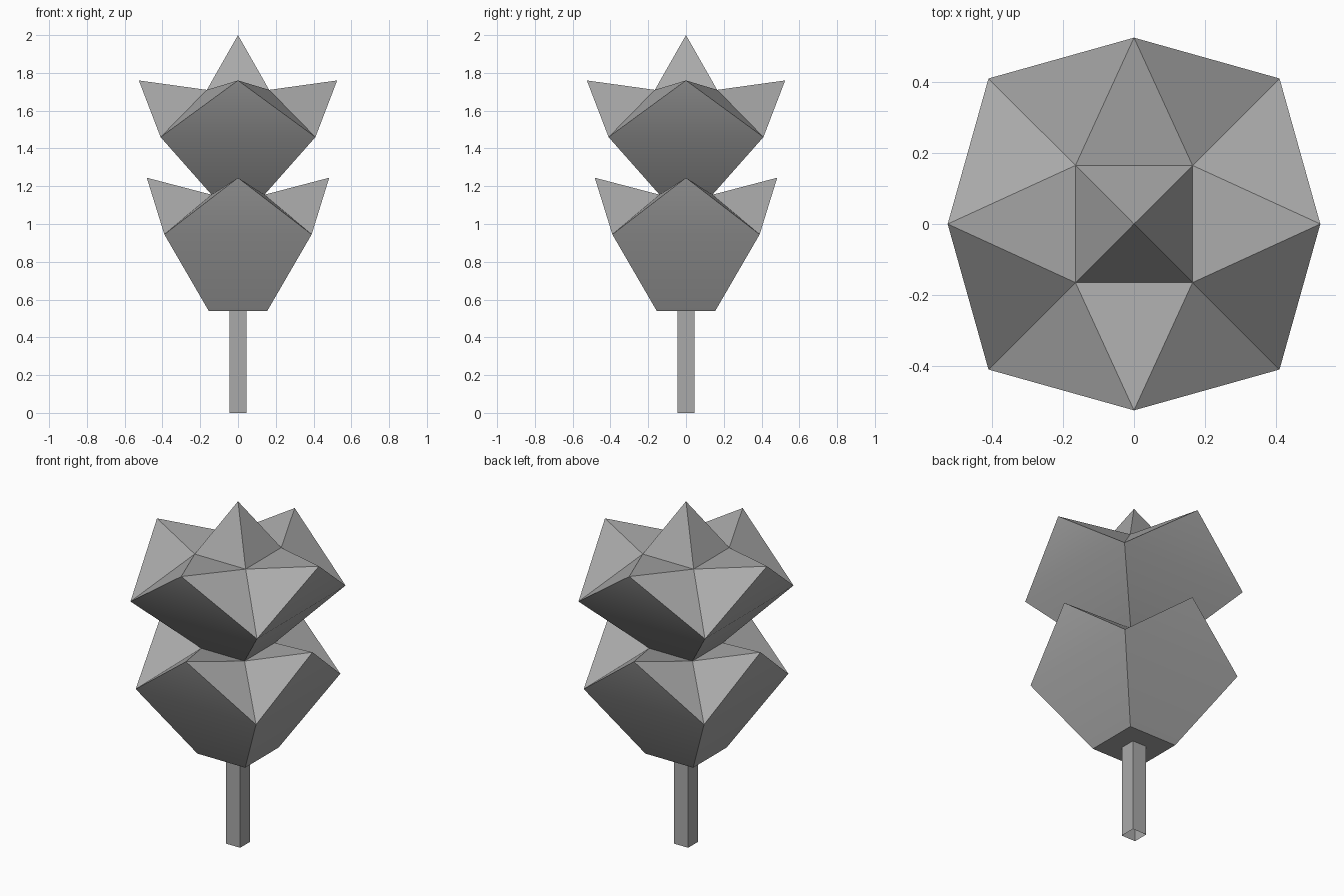
import bpy
import bmesh
from math import radians
from mathutils import Matrix, Vector

old = bpy.data.objects.get("Cube")
if old:
    bpy.data.objects.remove(old, do_unlink=True)

grey = bpy.data.materials.new("mid grey")
grey.use_nodes = True
colour = (0.4, 0.4, 0.4, 1)
grey.diffuse_color = colour
grey.node_tree.nodes["Principled BSDF"].inputs["Base Color"].default_value = colour


def four_sided(name, side_faces, cap=None):
    """Spin one side's faces around z four times, weld, and add an optional base."""
    bm = bmesh.new()
    for quarter in range(4):
        turn = Matrix.Rotation(radians(90 * quarter), 3, "Z")
        for face in side_faces:
            bm.faces.new([bm.verts.new(turn @ Vector(p)) for p in face])
    if cap:
        w, z = cap
        bm.faces.new([bm.verts.new(p) for p in
                      ((-w, -w, z), (-w, w, z), (w, w, z), (w, -w, z))])
    bmesh.ops.remove_doubles(bm, verts=bm.verts, dist=0.001)
    mesh = bpy.data.meshes.new(name)
    bm.to_mesh(mesh)
    bm.free()
    mesh.materials.append(grey)
    obj = bpy.data.objects.new(name, mesh)
    bpy.context.collection.objects.link(obj)
    bpy.ops.object.select_all(action="DESELECT")
    obj.select_set(True)
    bpy.context.view_layer.objects.active = obj
    bpy.ops.object.shade_smooth_by_angle(angle=radians(28))
    return obj


def pair(half_width, z):
    """Left and right corner of a square ring on the front side."""
    return (-half_width, -half_width, z), (half_width, -half_width, z)


def leaf_tier(base, corner, tip, inner):
    """Front side of a tier: flared wall, pointed tip and the folds leading inward."""
    b0, b1 = pair(*base)
    c0, c1 = pair(*corner)
    i0, i1 = pair(*inner)
    t = (0, -tip[0], tip[1])
    return [(b0, b1, c1, c0), (c0, c1, t), (c0, t, i0), (t, c1, i1), (t, i1, i0)]


# Shared neck where the lower tier meets the upper one
neck = (0.14, 1.155)

# Lower leaves
base = (0.155, 0.54)
four_sided("lower_leaves",
           leaf_tier(base, (0.39, 0.945), (0.483, 1.245), neck), cap=base)

# Upper leaves with the central bud
bud_base = (0.165, 1.71)
upper = leaf_tier(neck, (0.41, 1.46), (0.525, 1.76), bud_base)
upper.append((*pair(*bud_base), (0, 0, 2)))
four_sided("upper_leaves", upper)

# Stem, an open square tube
low, high = pair(0.046, 0), pair(0.046, 0.54)
four_sided("stem", [(low[0], low[1], high[1], high[0])])
